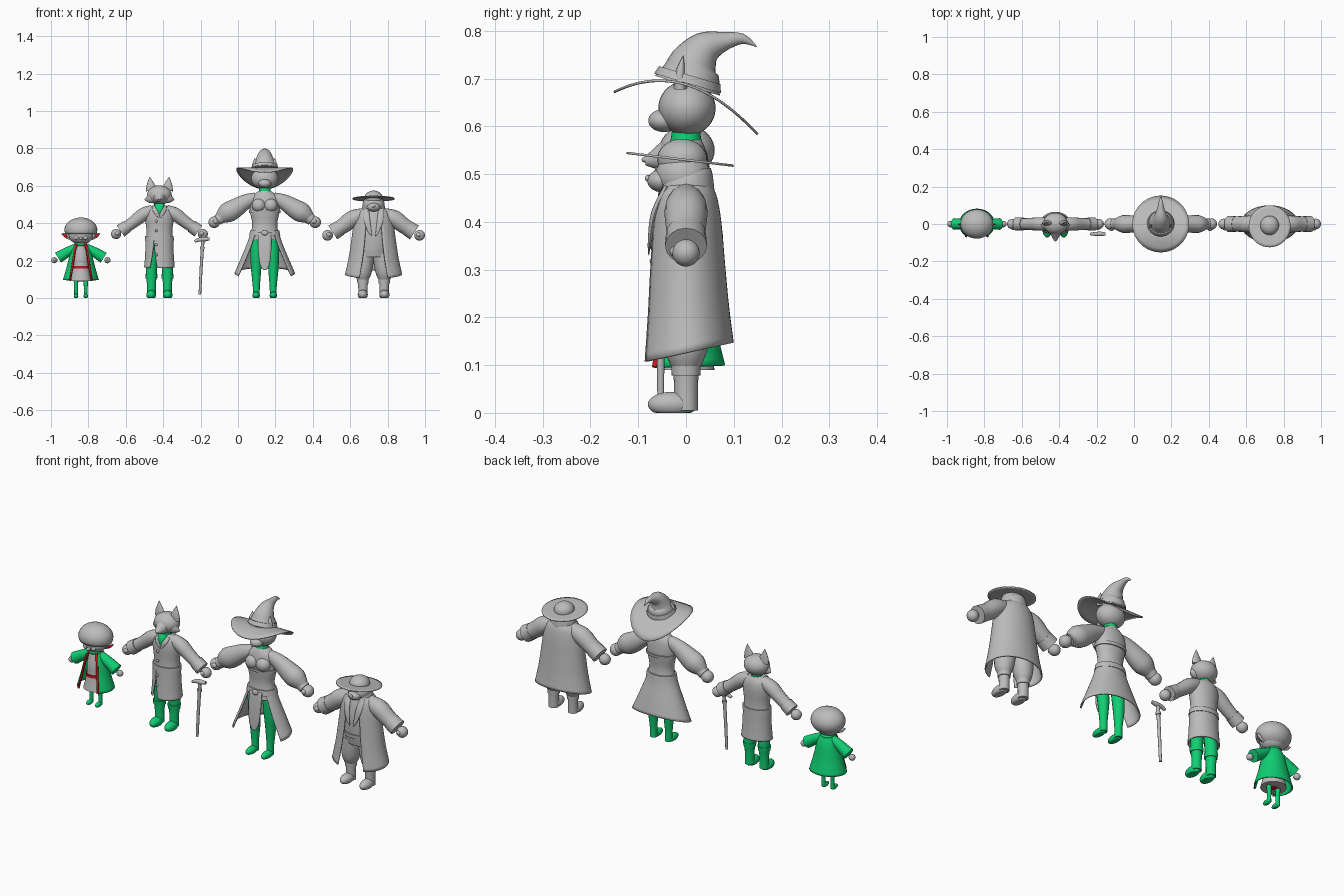
import bpy, bmesh, math
from mathutils import Vector

def material(name, c):
    m = bpy.data.materials.new(name)
    m.diffuse_color = (*c, 1)
    return m

GREY = material("plain grey", (0.5, 0.5, 0.5))
GREEN = material("green cloth", (0.005, 0.62, 0.17))
RED = material("red trim", (0.6, 0.008, 0.012))
OX = 0.0  # x offset of the figure being built

def finish(name, bm, mat, thick=0):
    bmesh.ops.recalc_face_normals(bm, faces=bm.faces)
    me = bpy.data.meshes.new(name)
    bm.to_mesh(me)
    bm.free()
    me.materials.append(mat)
    for p in me.polygons:
        p.use_smooth = True
    me.set_sharp_from_angle(angle=math.radians(45))
    ob = bpy.data.objects.new(name, me)
    ob.location.x = OX
    bpy.context.collection.objects.link(ob)
    if thick:
        mod = ob.modifiers.new("thickness", 'SOLIDIFY')
        mod.thickness, mod.offset = thick, -1
    return ob

def spline(rows, k=4):
    """Catmull-Rom resampling of rows of numbers."""
    out = []
    for i in range(len(rows) - 1):
        p = [rows[max(0, min(len(rows) - 1, i + d))] for d in (-1, 0, 1, 2)]
        for j in range(k):
            t = j / k
            out.append([0.5 * (2*b + (c-a)*t + (2*a-5*b+4*c-d)*t*t + (3*b-a-3*c+d)*t**3)
                        for a, b, c, d in zip(*p)])
    return out + [list(rows[-1])]

def skin(name, rings, mat, closed=True, cap=True, thick=0):
    bm = bmesh.new()
    vs = [[bm.verts.new(p) for p in r] for r in rings]
    n = len(vs[0])
    for a, b in zip(vs, vs[1:]):
        for i in range(n if closed else n - 1):
            j = (i + 1) % n
            bm.faces.new((a[i], a[j], b[j], b[i]))
    if closed and cap:
        bm.faces.new(vs[0])
        bm.faces.new(vs[-1])
    return finish(name, bm, mat, thick)

def body(name, rows, mat, k=4):
    """Closed elliptical loft; rows are (z, rx, ry, centre y)."""
    n = 32
    return skin(name, [[(rx * math.sin(6.2832*i/n), cy - ry * math.cos(6.2832*i/n), z) for i in range(n)]
                       for z, rx, ry, cy in spline(rows, k)], mat)

def coat(name, rows, mat, turn=0, thick=0.006):
    """Open-fronted loft; rows are (z, rx, ry, half gap in degrees, lift at the back)."""
    n, rings = 40, []
    for z, rx, ry, gap, lift in spline(rows):
        g, ring = math.radians(gap), []
        for i in range(n + 1):
            a = g + (2*math.pi - 2*g) * i / n + math.radians(turn)
            ring.append((rx*math.sin(a), -ry*math.cos(a), z + lift*(1 - math.cos(a))/2))
        rings.append(ring)
    skin(name, rings, mat, closed=False, thick=thick)
    return rings

def tube(name, pts, mat, ref=(0, 1, 0), flat=1.0, n=16, k=4):
    """Round sweep; pts are (x, y, z, radius)."""
    pts = spline(pts, k)
    rings, ref = [], Vector(ref)
    P = [Vector(p[:3]) for p in pts]
    for i, p in enumerate(P):
        t = (P[min(i+1, len(P)-1)] - P[max(i-1, 0)]).normalized()
        u = (ref - t * ref.dot(t)).normalized()
        v, r = t.cross(u), max(pts[i][3], 0.0005)
        rings.append([p + u*(r*flat*math.cos(6.2832*j/n)) + v*(r*math.sin(6.2832*j/n)) for j in range(n)])
    return skin(name, rings, mat)

def ball(name, loc, size, mat, keep=None, thick=0):
    bm = bmesh.new()
    bmesh.ops.create_uvsphere(bm, u_segments=28, v_segments=18, radius=1)
    for v in bm.verts:
        v.co = Vector([l + s*c for l, s, c in zip(loc, size, v.co)])
        v.co.z = max(v.co.z, 0)
    if keep:
        bad = [f for f in bm.faces if not keep(f.calc_center_median())]
        bmesh.ops.delete(bm, geom=bad, context='FACES')
    return finish(name, bm, mat, thick)

def brim(name, r, z, mat, cy=0.0):
    rings = [[(r*q*math.sin(6.2832*i/40), cy - r*q*math.cos(6.2832*i/40),
               z(cy - r*q*math.cos(6.2832*i/40))) for i in range(40)] for q in (0.3, 0.5, 0.7, 0.85, 1)]
    skin(name, rings, mat, cap=False, thick=0.005)

def hand(s, x, z, r):
    ball("hand", (s*x, 0, z), (r, r, r), GREY)
    ball("thumb", (s*(x - r*0.2), -r*0.8, z + r*0.1), (r*0.45, r*0.4, r*0.4), GREY)

# ---- small figure in a green coat
OX = -0.84
for s in (-1, 1):
    tube("leg", [(s*.026, 0, .005, .010), (s*.026, 0, .05, .010), (s*.026, 0, .10, .013)], GREEN)
    ball("shoe", (s*.026, -.014, .010), (.012, .026, .013), GREEN)
    tube("sleeve", [(s*.03, 0, .268, .022), (s*.07, 0, .247, .026), (s*.122, 0, .215, .031)], GREEN)
    hand(s, .142, .202, .0165)
    tube("ear", [(s*.055, 0, .325, .016), (s*.08, 0, .334, .013), (s*.105, 0, .345, .001)], GREY, flat=.4)
    tube("inner_ear", [(s*.07, -.006, .328, .008), (s*.085, -.006, .334, .007), (s*.10, -.004, .341, .001)], RED, flat=.3)
    ball("eye", (s*.024, -.055, .322), (.013, .007, .011), GREY)
ball("shorts", (0, 0, .115), (.045, .042, .028), RED)
body("robe", [(.285, .03, .03, 0), (.22, .043, .043, 0), (.165, .044, .045, 0), (.09, .062, .06, 0)], GREY)
body("robe_belt", [(.158, .048, .049, 0), (.172, .048, .049, 0)], RED, 1)
edge = coat("green_coat", [(.288, .035, .034, 40, 0), (.25, .055, .05, 38, 0), (.17, .075, .065, 37, 0),
                           (.095, .096, .082, 37, .005)], GREEN)
for side in (0, -1):
    tube("coat_trim", [(*r[side], .006) for r in edge[::4]], RED, ref=(1, 0, 0), n=8, k=1)
body("neck_scarf", [(.278, .032, .032, 0), (.288, .036, .038, 0), (.298, .03, .03, 0)], GREEN)
ball("face", (0, -.004, .333), (.064, .058, .047), GREY)
ball("nose", (0, -.064, .318), (.009, .012, .009), GREY)
ball("hair", (0, 0, .364), (.088, .078, .066), GREY,
     keep=lambda c: c.z > .338 or c.y > -.012, thick=.012)

# ---- fox-headed figure
OX = -0.42
for s in (-1, 1):
    tube("trouser_boot", [(s*.043, 0, .01, .024), (s*.043, 0, .07, .024), (s*.043, .002, .13, .029),
                          (s*.042, 0, .2, .031), (s*.036, 0, .30, .034)], GREEN)
    tube("boot_cuff", [(s*.043, 0, .105, .031), (s*.043, 0, .128, .033)], GREEN, k=1)
    ball("boot_foot", (s*.044, -.026, .016), (.026, .046, .026), GREEN)
    tube("sleeve", [(s*.035, 0, .468, .03), (s*.085, 0, .447, .036), (s*.14, 0, .405, .032), (s*.208, 0, .358, .029)], GREY)
    tube("cuff", [(s*.172, 0, .383, .034), (s*.208, 0, .358, .036)], GREY, k=1)
    hand(s, .232, .342, .027)
    tube("ear", [(s*.042, .005, .575, .03), (s*.047, .005, .605, .022), (s*.052, .008, .648, .001)], GREY, flat=.5)
    tube("cheek_tuft", [(s*.03, -.01, .54, .034), (s*.055, -.008, .53, .024), (s*.08, -.004, .525, .001)], GREY, flat=.8)
    tube("lapel", [(s*.028, -.03, .49, .012), (s*.02, -.05, .465, .014), (s*.003, -.056, .43, .004)], GREY, ref=(0, 1, 0), flat=.5)
body("coat_body", [(.30, .073, .054, 0), (.36, .069, .05, 0), (.43, .077, .052, 0), (.47, .068, .046, 0),
                   (.495, .035, .032, 0)], GREY)
coat("coat_skirt", [(.33, .074, .055, 1, 0), (.27, .075, .057, 3, 0), (.21, .078, .061, 9, 0),
                    (.16, .082, .065, 16, .01)], GREY, turn=-24)
body("belt", [(.308, .077, .058, 0), (.332, .076, .057, 0)], GREY, 1)
body("neck", [(.46, .03, .03, 0), (.52, .027, .027, 0)], GREEN, 1)
tube("neckerchief", [(0, -.034, .50, .026), (0, -.05, .475, .018), (0, -.056, .45, .001)], GREEN, flat=.4)
for z in (.41, .36, .285, .23):
    ball("button", (-.017, -.055 - (.004 if z < .3 else 0), z), (.007, .006, .007), GREY)
ball("head", (0, .002, .55), (.066, .058, .052), GREY)
tube("muzzle", [(0, -.03, .54, .04), (0, -.06, .532, .024), (0, -.086, .527, .009)], GREY, ref=(1, 0, 0))
ball("nose", (0, -.086, .53), (.008, .007, .006), GREY)

# ---- walking cane
OX = 0.0
tube("cane_shaft", [(-.204, -.053, .018, .007), (-.197, -.053, .16, .008), (-.188, -.053, .308, .009)], GREY)
tube("cane_handle", [(-.232, -.053, .302, .007), (-.21, -.053, .311, .010), (-.18, -.053, .314, .012),
                     (-.153, -.053, .316, .008)], GREY)
tube("cane_ring", [(-.191, -.053, .262, .0125), (-.190, -.053, .274, .0125)], GREY, k=1)

# ---- cat-headed figure with a pointed hat
OX = 0.143
for s in (-1, 1):
    tube("leg", [(s*.045, .005, .005, .018), (s*.045, .005, .06, .019), (s*.046, .006, .15, .027), (s*.046, 0, .23, .031),
                 (s*.042, 0, .35, .038)], GREEN)
    ball("shoe", (s*.046, -.022, .014), (.020, .045, .020), GREEN)
    tube("puff_sleeve", [(s*.045, 0, .535, .030), (s*.10, 0, .515, .040), (s*.165, 0, .475, .052),
                         (s*.205, 0, .452, .052), (s*.242, 0, .425, .030)], GREY, flat=.9)
    tube("cuff", [(s*.232, 0, .430, .031), (s*.252, 0, .417, .030)], GREY, k=1)
    hand(s, .270, .405, .031)
    tube("ear", [(s*.046, -.012, .68, .024), (s*.05, -.012, .71, .019), (s*.053, -.006, .748, .001)], GREY, flat=.6)
    ball("bust", (s*.032, -.035, .495), (.037, .033, .036), GREY)
body("torso", [(.31, .078, .056, 0), (.355, .072, .050, 0), (.40, .067, .046, 0), (.47, .080, .052, 0),
               (.535, .075, .046, 0), (.572, .032, .032, 0)], GREY)
body("bodice_hem", [(.455, .083, .057, 0), (.47, .084, .059, 0)], GREY, 1)
coat("split_skirt", [(.362, .074, .053, 40, 0), (.31, .088, .062, 46, 0), (.21, .122, .08, 55, .03),
                     (.102, .162, .098, 62, .06)], GREY)
rows = [(.35, .035, -.056), (.28, .036, -.065), (.20, .030, -.070), (.165, .020, -.071), (.15, .008, -.071)]
skin("front_flap", [[(w*q, y, z) for q in (-1, -.5, 0, .5, 1)] for z, w, y in spline(rows)], GREY, closed=False, thick=.006)
body("belt", [(.335, .083, .060, 0), (.362, .078, .056, 0)], GREY, 1)
ball("belt_buckle", (0, -.06, .348), (.018, .008, .014), GREY)
body("neck_band", [(.560, .034, .034, 0), (.592, .029, .029, 0)], GREEN, 1)
ball("head", (0, .002, .638), (.073, .060, .058), GREY)
ball("muzzle", (0, -.046, .612), (.034, .033, .024), GREY)
brim("hat_brim", .152, lambda y: .690 - .294*y - 2.627*y*y, GREY)
tube("hat_cone", [(0, .003, .685, .071), (0, .010, .708, .062), (0, .018, .735, .050), (0, .042, .764, .036),
                  (0, .080, .778, .020), (0, .118, .783, .011), (0, .148, .767, .001)], GREY, ref=(1, 0, 0), n=24)
tube("hat_band", [(0, .003, .690, .073), (0, .008, .707, .067)], GREY, ref=(1, 0, 0), n=24, k=1)

# ---- stout figure in a long coat
OX = 0.725
for s in (-1, 1):
    tube("boot", [(s*.057, 0, .005, .025), (s*.057, 0, .05, .025), (s*.057, 0, .10, .027)], GREY)
    tube("boot_cuff", [(s*.057, 0, .078, .030), (s*.057, 0, .098, .031)], GREY, k=1)
    ball("boot_foot", (s*.058, -.030, .018), (.027, .050, .026), GREY)
    tube("baggy_trouser", [(s*.056, 0, .092, .028), (s*.057, 0, .125, .043), (s*.054, 0, .17, .050),
                           (s*.045, 0, .24, .052)], GREY)
    tube("sleeve", [(s*.05, 0, .445, .036), (s*.11, 0, .425, .045), (s*.16, 0, .388, .042), (s*.218, 0, .352, .037)], GREY)
    tube("cuff", [(s*.180, 0, .375, .042), (s*.218, 0, .350, .044)], GREY, k=1)
    hand(s, .246, .335, .0285)
    tube("lapel", [(s*.040, -.040, .475, .014), (s*.036, -.066, .42, .017), (s*.022, -.076, .36, .010),
                   (s*.010, -.078, .33, .002)], GREY, flat=.4)
body("torso", [(.22, .075, .058, 0), (.28, .088, .068, 0), (.36, .092, .070, 0), (.43, .080, .060, 0),
               (.48, .045, .045, 0)], GREY)
body("belt", [(.262, .090, .071, 0), (.282, .092, .073, 0)], GREY, 1)
coat("long_coat", [(.482, .056, .050, 28, 0), (.455, .088, .064, 26, 0), (.40, .106, .074, 23, 0), (.30, .120, .082, 24, .01),
                   (.20, .134, .090, 27, .025), (.105, .153, .100, 30, .042)], GREY)
coat("collar", [(.462, .066, .060, 35, 0), (.485, .060, .056, 32, .012), (.498, .052, .052, 36, .015)], GREY)
ball("head", (0, -.006, .497), (.059, .058, .052), GREY)
ball("muzzle", (0, -.050, .486), (.034, .031, .024), GREY)
ball("nose", (0, -.080, .491), (.009, .006, .007), GREY)
brim("hat_brim", .112, lambda y: .532 - .12*y, GREY, cy=-.012)
ball("hat_crown", (0, -.008, .532), (.050, .052, .042), GREY, keep=lambda c: c.z > .52)
